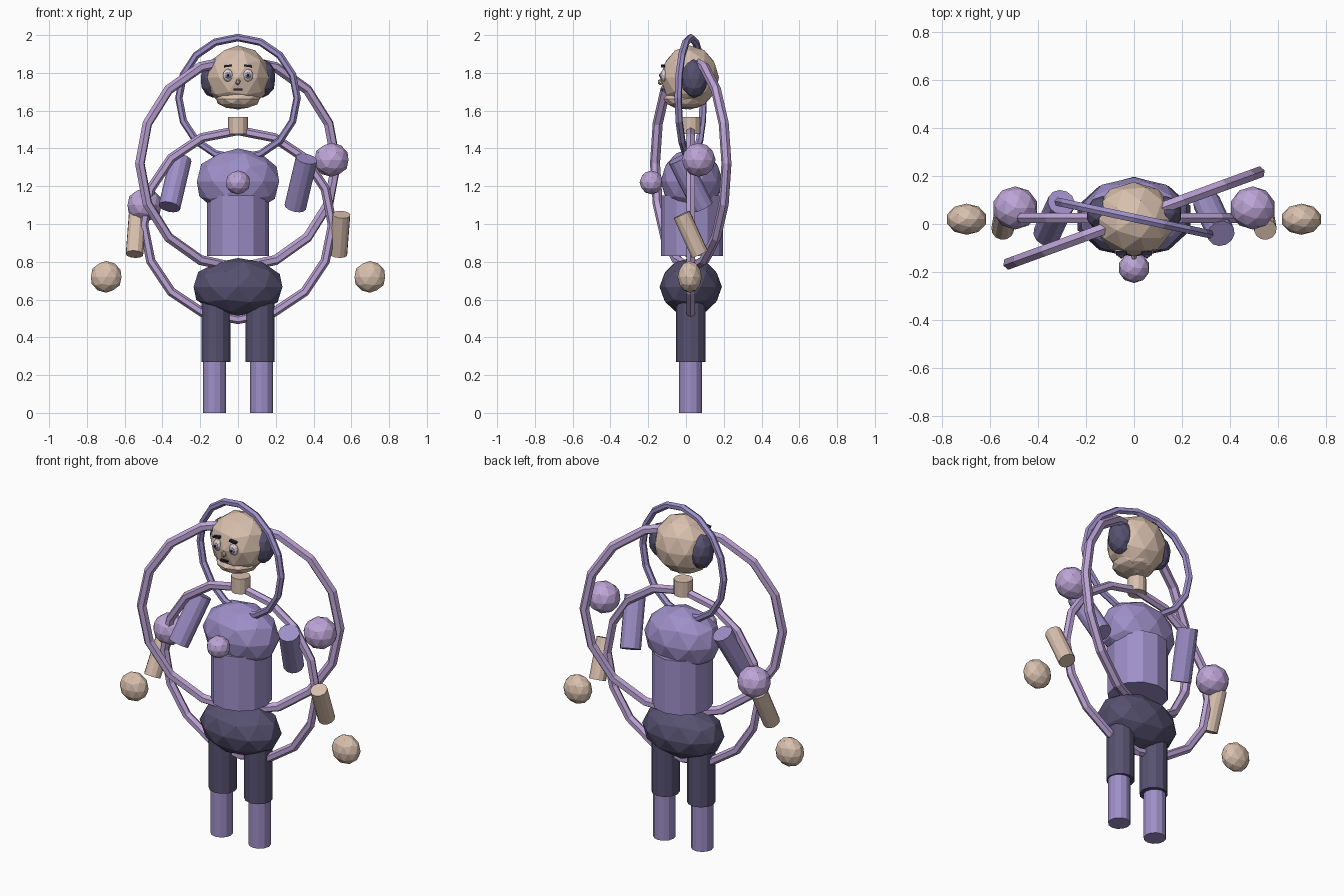
import bpy, math
from mathutils import Vector, Matrix

if "Cube" in bpy.data.objects:
    bpy.data.objects.remove(bpy.data.objects["Cube"])


def srgb(r, g, b):
    f = lambda c: c / 12.92 if c <= 0.04045 else ((c + 0.055) / 1.055) ** 2.4
    return (f(r / 255), f(g / 255), f(b / 255), 1)


def material(name, *rgb):
    m = bpy.data.materials.new(name)
    m.diffuse_color = srgb(*rgb)
    m.use_nodes = True
    m.node_tree.nodes["Principled BSDF"].inputs["Base Color"].default_value = m.diffuse_color
    return m


SKIN = material("skin", 217, 192, 174)
LAVENDER = material("lavender", 158, 143, 200)
LILAC = material("lilac", 189, 164, 214)
SLATE = material("dark slate", 86, 81, 112)
EYE = material("eye white", 222, 210, 205)
BLACK = material("dark pupil", 40, 36, 52)

CY = 0.025  # depth of the body axis


def finish(name, mat):
    o = bpy.context.object
    o.name = name
    o.data.materials.append(mat)
    return o


def ball(name, mat, loc, radii, sub=2):
    """Faceted ball whose extents match the given half sizes."""
    bpy.ops.mesh.primitive_ico_sphere_add(subdivisions=sub, radius=1, location=loc)
    o = finish(name, mat)
    ext = [max(v.co[i] for v in o.data.vertices) for i in range(3)]
    for v in o.data.vertices:
        v.co = Vector([v.co[i] * radii[i] / ext[i] for i in range(3)])
    return o


def tube(name, mat, top, bottom, r, sides=12):
    """Capped cylinder between two points."""
    a, b = Vector(bottom), Vector(top)
    bpy.ops.mesh.primitive_cylinder_add(vertices=sides, radius=r, depth=(b - a).length)
    o = finish(name, mat)
    rot = (b - a).to_track_quat('Z', 'Y').to_matrix().to_4x4()
    o.matrix_world = Matrix.Translation((a + b) / 2) @ rot
    return o


def ring(name, mat, z, major, minor, turn, segs=16):
    """Upright hoop turned about the vertical axis."""
    bpy.ops.mesh.primitive_torus_add(
        major_radius=major, minor_radius=minor, major_segments=segs, minor_segments=6,
        location=(0, CY, z), rotation=(math.pi / 2, 0, math.radians(turn)))
    return finish(name, mat)


def box(name, mat, loc, size, roll=0):
    bpy.ops.mesh.primitive_cube_add(size=1, location=loc, rotation=(0, roll, 0))
    o = finish(name, mat)
    o.scale = size
    return o


# Body
ball("head", SKIN, (0, 0.02, 1.775), (0.162, 0.155, 0.17))
ball("jaw", SKIN, (0, 0.0, 1.662), (0.115, 0.12, 0.055))
tube("neck", SKIN, (0, CY, 1.566), (0, CY, 1.476), 0.052)
ball("chest", LAVENDER, (0, 0.03, 1.225), (0.218, 0.165, 0.175))
tube("torso", LAVENDER, (0, 0.032, 1.15), (0, 0.032, 0.83), 0.165)
ball("pelvis", SLATE, (0, CY, 0.667), (0.235, 0.165, 0.153))

# Paired parts
for s, side in ((-1, "left"), (1, "right")):
    ball(side + "_hair_bun", SLATE, (s * 0.13, 0.043, 1.77), (0.067, 0.074, 0.102))
    tube(side + "_thigh", SLATE, (s * 0.117, CY, 0.6), (s * 0.117, CY, 0.27), 0.077)
    tube(side + "_shin", LAVENDER, (s * 0.125, CY, 0.27), (s * 0.125, CY, 0), 0.061)
    ball(side + "_hand", SKIN, (s * 0.698, 0.02, 0.72), (0.081, 0.065, 0.084))
    # Arms lean opposite ways in depth, the same way across
    tube(side + "_upper_arm", LAVENDER,
         (s * 0.333 + 0.03, CY - s * 0.065, 1.345), (s * 0.333 - 0.03, CY + s * 0.065, 1.09), 0.058)
    tube(side + "_forearm", SKIN,
         (s * 0.54 + 0.008, CY - s * 0.048, 1.05), (s * 0.54 - 0.008, CY + s * 0.048, 0.84), 0.047)
    # Face
    ball(side + "_eye", EYE, (s * 0.053, -0.115, 1.787), (0.026, 0.02, 0.034))
    ball(side + "_iris", LAVENDER, (s * 0.053, -0.13, 1.787), (0.015, 0.01, 0.018))
    ball(side + "_pupil", BLACK, (s * 0.053, -0.138, 1.787), (0.007, 0.005, 0.008), 1)
    box(side + "_eyebrow", BLACK, (s * 0.053, -0.122, 1.837), (0.042, 0.02, 0.011), s * 0.12)

ball("nose", SKIN, (0, -0.135, 1.752), (0.013, 0.014, 0.018), 1)
box("mouth", BLACK, (0, -0.128, 1.712), (0.046, 0.012, 0.009))

# Hoops around the figure
ring("body_hoop", LILAC, 1.32, 0.553, 0.027, 20)
ring("waist_hoop", LILAC, 0.995, 0.5, 0.025, 0)
ring("head_hoop", LAVENDER, 1.667, 0.32, 0.02, -12)

# Orbiting balls
ball("right_orb", LILAC, (0.495, 0.067, 1.34), (0.09, 0.09, 0.09))
ball("left_orb", LILAC, (-0.495, 0.067, 1.10), (0.09, 0.09, 0.09))
ball("front_orb", LILAC, (0, -0.183, 1.22), (0.063, 0.063, 0.063))
